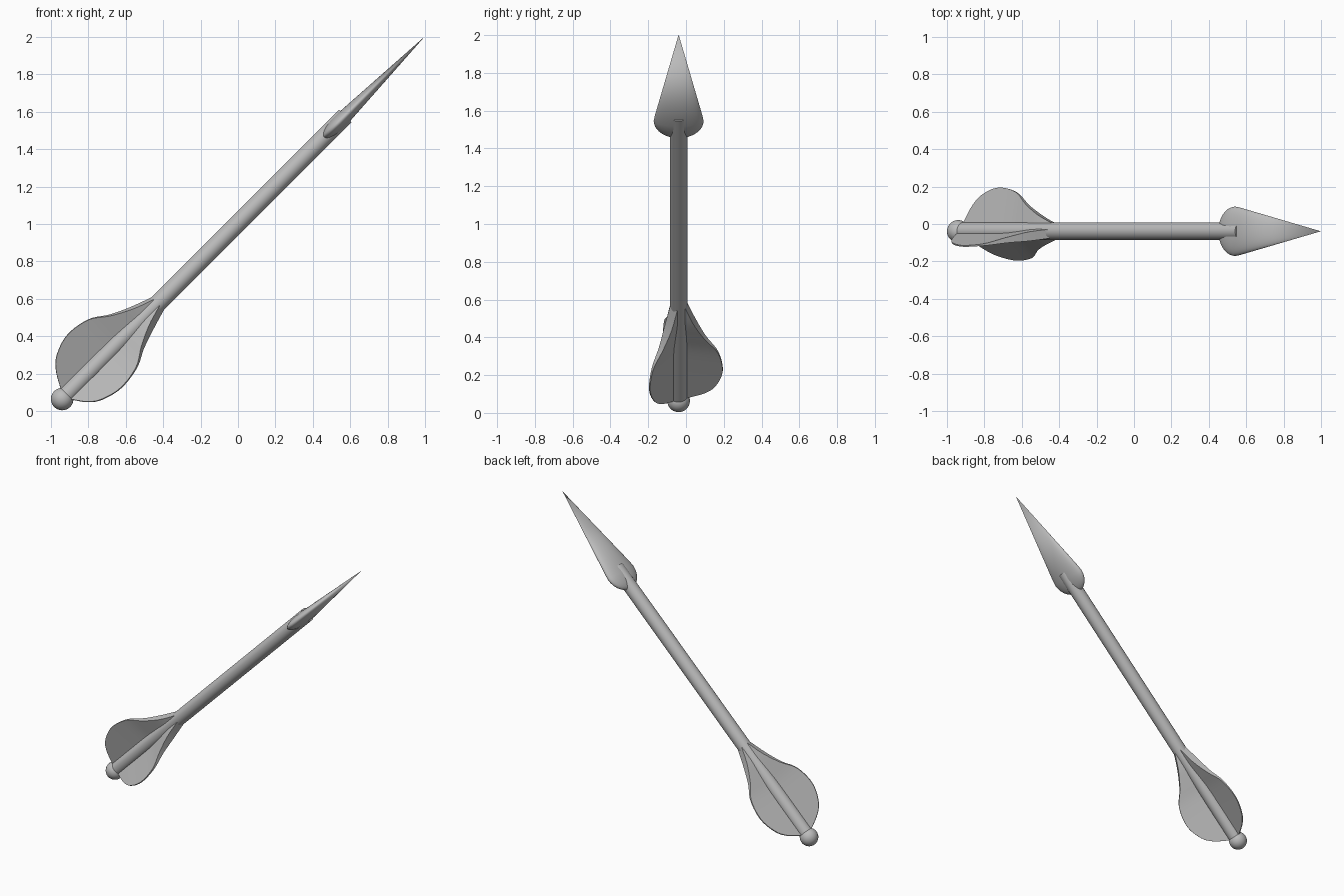
import bpy, bmesh, math
from mathutils import Matrix, Vector

if "Cube" in bpy.data.objects:
    bpy.data.objects.remove(bpy.data.objects["Cube"])

S = math.sqrt(0.5)
# local frame: x runs along the arrow from the ball, y is sideways, z is the upper side
FRAME = Matrix(((S, 0, -S, -0.94), (0, 1, 0, -0.039), (S, 0, S, 0.064), (0, 0, 0, 1)))

grey = bpy.data.materials.new("grey")
grey.diffuse_color = (0.5, 0.5, 0.5, 1)
grey.use_nodes = True
grey.node_tree.nodes["Principled BSDF"].inputs["Base Color"].default_value = grey.diffuse_color


def finish(name, bm, angle=40):
    bmesh.ops.recalc_face_normals(bm, faces=bm.faces)
    bm.transform(FRAME)
    me = bpy.data.meshes.new(name)
    bm.to_mesh(me)
    bm.free()
    me.materials.append(grey)
    ob = bpy.data.objects.new(name, me)
    bpy.context.collection.objects.link(ob)
    bpy.ops.object.select_all(action='DESELECT')
    ob.select_set(True)
    bpy.context.view_layer.objects.active = ob
    bpy.ops.object.shade_smooth_by_angle(angle=math.radians(angle))
    return ob


def lathe(name, profile, flat=1.0, n=40):
    """Turn (along, radius) points about the arrow axis, squashed in z by flat."""
    bm = bmesh.new()
    rings = []
    for u, r in profile:
        if r == 0:
            rings.append([bm.verts.new((u, 0, 0))] * n)
        else:
            rings.append([bm.verts.new((u, r * math.cos(a), flat * r * math.sin(a)))
                          for a in (2 * math.pi * i / n for i in range(n))])
    for p, q in zip(rings, rings[1:]):
        for i in range(n):
            j = (i + 1) % n
            loop = list(dict.fromkeys((p[i], p[j], q[j], q[i])))
            bm.faces.new(loop)
    return finish(name, bm)


def smooth_curve(pts, steps=5):
    """Catmull-Rom curve through the points."""
    pts = [Vector(p) for p in pts]
    ext = [pts[0]] + pts + [pts[-1]]
    out = []
    for a, b, c, d in zip(ext, ext[1:], ext[2:], ext[3:]):
        for k in range(steps):
            t = k / steps
            out.append(0.5 * (2 * b + (c - a) * t + (2 * a - 5 * b + 4 * c - d) * t * t
                              + (3 * b - a - 3 * c + d) * t ** 3))
    return out + [pts[-1]]


def fin(name, degrees):
    # along, height from the axis, thickness (widening to the leading edge)
    outline = smooth_curve([(0.035, 0.05, 0.008), (0.085, 0.14, 0.008), (0.15, 0.2, 0.008),
                            (0.265, 0.237, 0.008), (0.40, 0.213, 0.012), (0.50, 0.143, 0.03),
                            (0.61, 0.085, 0.05), (0.72, 0.042, 0.05)])
    bm = bmesh.new()
    rows = [[bm.verts.new((u, s * t / 2, h)) for s, h in ((-1, 0.015), (-1, r), (1, r), (1, 0.015))]
            for u, r, t in outline]
    for p, q in zip(rows, rows[1:]):
        for i in range(4):
            j = (i + 1) % 4
            bm.faces.new((p[i], p[j], q[j], q[i]))
    bm.faces.new(rows[0])
    bm.faces.new(rows[-1])
    bm.transform(Matrix.Rotation(math.radians(-degrees), 4, 'X'))
    return finish(name, bm, 30)


# tail ball
lathe("tail_ball", [(-0.06 * math.cos(math.pi * i / 20),
                     0 if i in (0, 20) else 0.06 * math.sin(math.pi * i / 20)) for i in range(21)])

# shaft
lathe("shaft", [(0, 0), (0, 0.047), (2.14, 0.047), (2.14, 0)])

# flattened head with a rounded base
base = [(2.095 - 0.122 * math.cos(a), 0.132 * math.sin(a))
        for a in (math.pi / 2 * i / 10 for i in range(11))]
base[0] = (base[0][0], 0)
lathe("arrow_head", base + [(2.13, 0.127), (2.742, 0)], flat=0.3)

# three fins around the tail
for i, name in enumerate(("upper_fin", "back_fin", "lower_fin")):
    fin(name, -19.5 + 120 * i)
